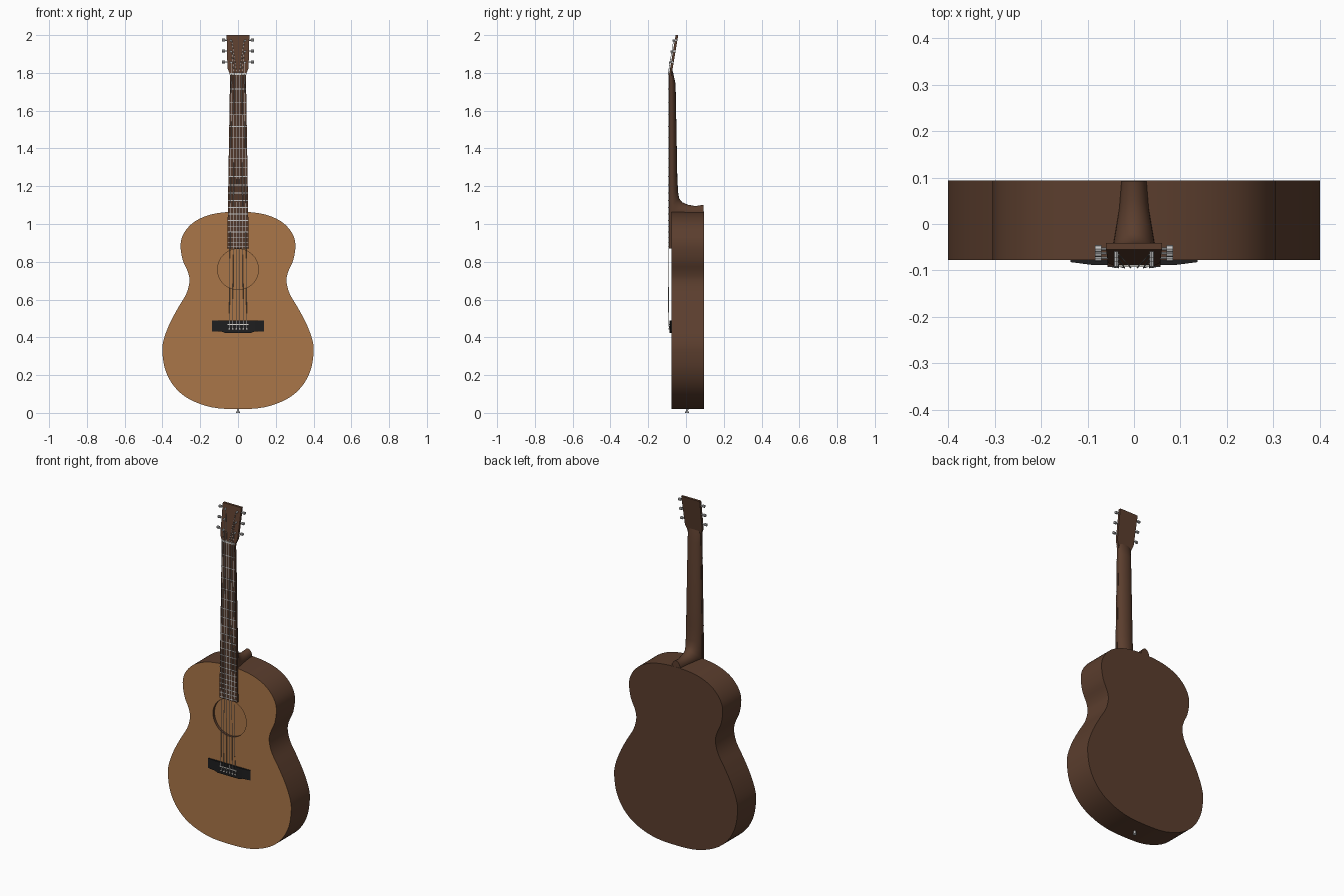
import bpy, bmesh, math
from mathutils import Vector

if "Cube" in bpy.data.objects:
    bpy.data.objects.remove(bpy.data.objects["Cube"], do_unlink=True)


def material(name, rgb, metal=0.0):
    m = bpy.data.materials.new(name)
    m.use_nodes = True
    m.diffuse_color = (*rgb, 1)
    b = m.node_tree.nodes["Principled BSDF"]
    b.inputs["Base Color"].default_value = (*rgb, 1)
    b.inputs["Roughness"].default_value = 0.6
    return m


SPRUCE = material("light_wood", (0.40, 0.18, 0.065))
WOOD = material("brown_wood", (0.105, 0.048, 0.027))
BOARD = material("dark_wood", (0.085, 0.040, 0.024))
BLACK = material("black_wood", (0.013, 0.013, 0.014))
METAL = material("silver_metal", (0.55, 0.55, 0.55))
BONE = material("bone_white", (0.75, 0.73, 0.68))


def finish(name, bm, mats, smooth=False):
    bmesh.ops.recalc_face_normals(bm, faces=bm.faces)
    me = bpy.data.meshes.new(name)
    bm.to_mesh(me)
    bm.free()
    for m in mats:
        me.materials.append(m)
    ob = bpy.data.objects.new(name, me)
    bpy.context.collection.objects.link(ob)
    if smooth:
        bpy.ops.object.select_all(action='DESELECT')
        ob.select_set(True)
        bpy.context.view_layer.objects.active = ob
        bpy.ops.object.shade_smooth_by_angle(angle=math.radians(35))
    return ob


def skin(bm, rings, closed=True):
    """Join successive rings of points with quads; return rings of verts."""
    vs = [[bm.verts.new(p) for p in r] for r in rings]
    n = len(vs[0])
    for a, b in zip(vs, vs[1:]):
        for i in range(n if closed else n - 1):
            j = (i + 1) % n
            bm.faces.new((a[i], a[j], b[j], b[i]))
    return vs


def plate(name, half, front, back, mat):
    """Mirrored (x, z) half outline, extruded between two y(z) functions."""
    pts = half + [(-x, z) for x, z in reversed(half)]
    bm = bmesh.new()
    vs = skin(bm, [[(x, f(z), z) for x, z in pts] for f in (front, back)])
    for r in vs:
        bm.faces.new(r)
    return finish(name, bm, [mat])


def add_rod(bm, a, b, r, sides=8, r2=None):
    a, b = Vector(a), Vector(b)
    d = b - a
    rot = d.to_track_quat('Z', 'Y').to_matrix().to_4x4()
    rot.translation = (a + b) / 2
    bmesh.ops.create_cone(bm, cap_ends=True, segments=sides, radius1=r,
                          radius2=r if r2 is None else r2, depth=d.length, matrix=rot)


def add_box(bm, centre, size):
    vs = bmesh.ops.create_cube(bm, size=1)["verts"]
    for v in vs:
        v.co = Vector(c + s * k for c, s, k in zip(centre, size, v.co))


def smooth_path(pts, steps):
    """Catmull-Rom curve through a closed list of points."""
    out, n = [], len(pts)
    for i in range(n):
        a, b, c, d = (Vector(pts[(i + k) % n]) for k in (-1, 0, 1, 2))
        for s in range(steps):
            t = s / steps
            out.append(0.5 * (2 * b + (c - a) * t + (2 * a - 5 * b + 4 * c - d) * t ** 2
                              + (3 * b - a - 3 * c + d) * t ** 3))
    return out


# Body: outline rings from back to front, then into the sound hole
FRONT, BACK = -0.078, 0.094
HALF = [(0.09, 1.06), (0.17, 1.042), (0.24, 1.005), (0.287, 0.95), (0.304, 0.89),
        (0.293, 0.81), (0.265, 0.745), (0.257, 0.695), (0.274, 0.63), (0.318, 0.555),
        (0.363, 0.47), (0.394, 0.385), (0.40, 0.32), (0.384, 0.225), (0.338, 0.14),
        (0.26, 0.074), (0.14, 0.03)]
outline = smooth_path([(0, 1.065)] + HALF + [(0, 0.02)] + [(-x, z) for x, z in reversed(HALF)], 4)
centre = Vector((0, 0.76))
hole = [centre + (p - centre).normalized() * 0.108 for p in outline]
bm = bmesh.new()
rings = skin(bm, [[(p.x, y, p.y) for p in loop] for loop, y in
                  ((outline, BACK), (outline, FRONT), (hole, FRONT), (hole, FRONT + 0.015))])
bm.faces.new(rings[0])
bm.faces.new(rings[-1])
bm.normal_update()
for f in bm.faces:
    flat = abs(f.normal.y) > 0.9
    f.material_index = 1 if flat and f.calc_center_median().y < 0 else 0
finish("body", bm, [WOOD, SPRUCE], True)

# Neck and heel: half-round sections as (base y, base z, ridge y, ridge z, half width)
STATIONS = [(-0.08, 1.80, -0.07, 1.81, 0.042), (-0.08, 1.74, -0.055, 1.74, 0.042),
            (-0.08, 1.25, -0.046, 1.25, 0.050), (-0.08, 1.16, -0.042, 1.17, 0.051),
            (-0.08, 1.10, -0.036, 1.135, 0.051), (-0.078, 1.06, -0.020, 1.115, 0.049),
            (-0.04, 1.06, 0.010, 1.102, 0.043), (0.03, 1.06, 0.05, 1.095, 0.032),
            (0.093, 1.06, 0.093, 1.102, 0.027)]
bm = bmesh.new()
arcs = []
for by, bz, ry, rz, w in STATIONS:
    arc = [math.pi * i / 16 for i in range(17)]
    arcs.append([(w * math.cos(t), by + (ry - by) * math.sin(t), bz + (rz - bz) * math.sin(t))
                 for t in arc])
rings = skin(bm, arcs)
bm.faces.new(rings[0])
bm.faces.new(rings[-1])
finish("neck", bm, [WOOD], True)

# Fretboard, nut and frets
NUT, SADDLE, TOP = 1.79, 0.46, -0.091


def board_half(z):
    return 0.042 + 0.015 * (NUT - z) / (NUT - 0.87)


plate("fretboard", [(board_half(z), z) for z in (0.87, NUT)],
      lambda z: TOP, lambda z: -0.077, BOARD)
plate("nut", [(0.042, NUT), (0.042, NUT + 0.009)], lambda z: TOP - 0.002, lambda z: -0.078, BONE)
bm = bmesh.new()
for n in range(1, 21):
    z = NUT - (NUT - SADDLE) * (1 - 2 ** (-n / 12))
    add_box(bm, (0, TOP, z), (2 * board_half(z), 0.002, 0.004))
finish("frets", bm, [METAL])


# Headstock leaning backwards
def head_y(z):
    return -0.090 + 0.035 * (z - 1.79) / 0.21


plate("headstock", [(0.042, 1.78), (0.044, 1.795), (0.056, 1.825), (0.060, 2.0)],
      head_y, lambda z: head_y(z) + 0.014, WOOD)

# Tuners: a post, a side shaft and a button each
PEGS = (1.857, 1.915, 1.973)
bm = bmesh.new()
for side in (-1, 1):
    for z in PEGS:
        y = head_y(z)
        add_rod(bm, (side * 0.038, y + 0.006, z), (side * 0.038, y - 0.012, z - 0.002), 0.005)
        add_rod(bm, (side * 0.045, y + 0.006, z), (side * 0.074, y + 0.006, z), 0.003)
        add_rod(bm, (side * 0.070, y + 0.006, z), (side * 0.084, y + 0.006, z), 0.008)
finish("tuners", bm, [METAL], True)

# Bridge: a block with thinned ends, plus saddle and pins
bm = bmesh.new()
lower = [(-0.137, 0.432), (-0.09, 0.432), (-0.07, 0.424), (0.07, 0.424), (0.09, 0.432), (0.137, 0.432)]
rings = skin(bm, [[(x, y, z) for x, z, y in ((x, zl, -0.077), (x, zl, h), (x, 0.49, h), (x, 0.49, -0.077))]
                  for (x, zl) in lower for h in [-0.088 if abs(x) < 0.1 else -0.082]])
bm.faces.new(rings[0])
bm.faces.new(rings[-1])
finish("bridge", bm, [BLACK])
bm = bmesh.new()
add_box(bm, (0, -0.089, SADDLE + 0.008), (0.11, 0.005, 0.005))
finish("saddle", bm, [BONE])

# Strings and their bridge pins
strings, pins = bmesh.new(), bmesh.new()
for i in range(6):
    k = (i - 2.5) / 2.5
    side = 1 if k > 0 else -1
    peg = PEGS[i if i < 3 else 5 - i]
    path = [(0.046 * k, -0.087, 0.447), (0.046 * k, -0.0925, SADDLE + 0.008),
            (0.034 * k, -0.0940, NUT + 0.004), (side * 0.033, head_y(peg) - 0.006, peg)]
    for a, b in zip(path, path[1:]):
        add_rod(strings, a, b, 0.0014, 6)
    add_rod(pins, (0.046 * k, -0.086, 0.445), (0.046 * k, -0.092, 0.445), 0.004)
finish("strings", strings, [METAL])
finish("bridge_pins", pins, [BONE])

# Strap pin at the bottom
bm = bmesh.new()
add_rod(bm, (0, 0.006, 0.0), (0, 0.006, 0.008), 0.010, 16)
add_rod(bm, (0, 0.006, 0.008), (0, 0.006, 0.025), 0.005, 16, 0.007)
finish("strap_pin", bm, [METAL], True)
